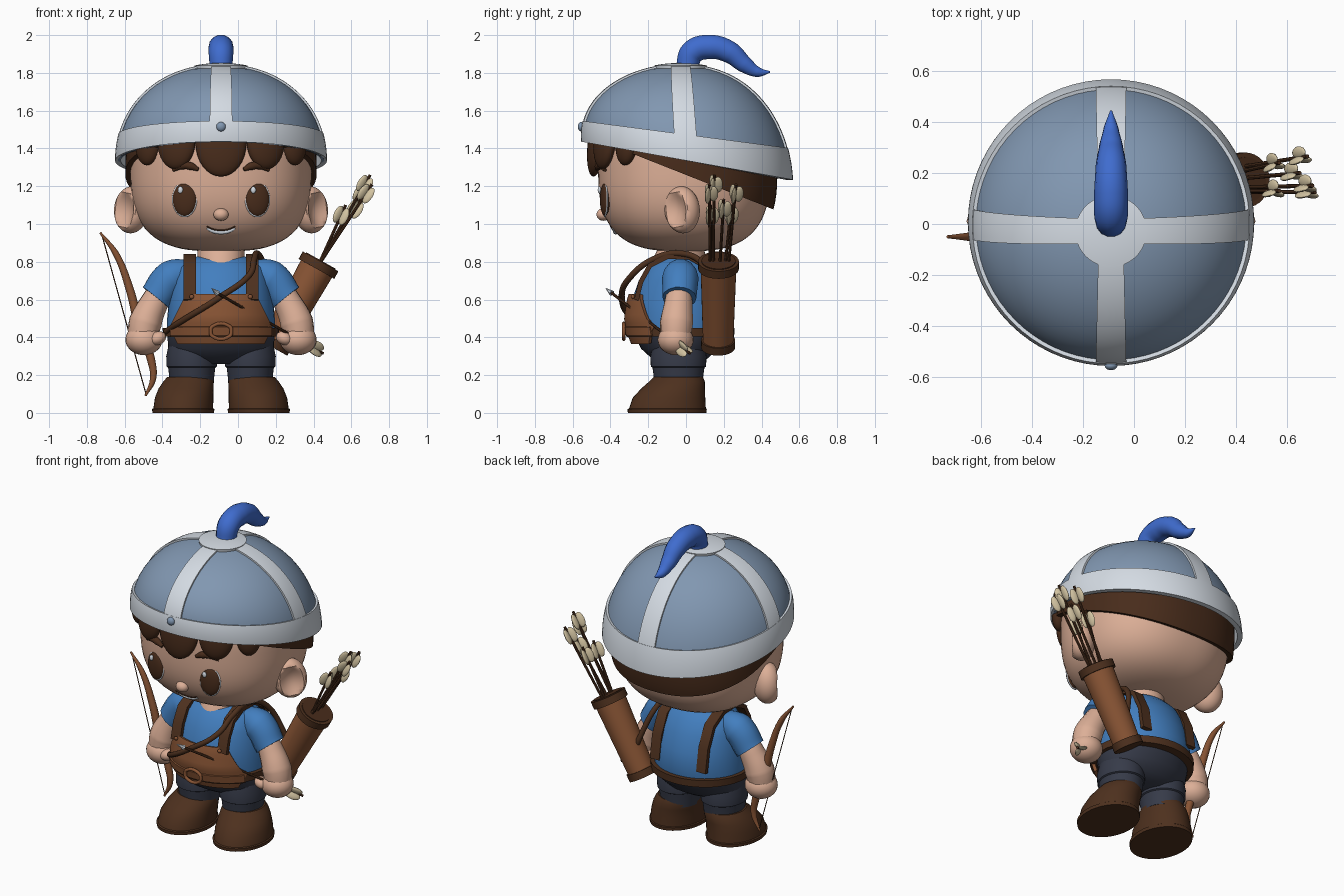
import bpy, bmesh, math
from mathutils import Matrix, Vector, Euler

cube = bpy.data.objects.get("Cube")
if cube:
    bpy.data.objects.remove(cube)

X0 = -0.09                              # the figure's own centre line
HEAD = Vector((X0, -0.01, 1.3))
SIZE = (0.48, 0.455, 0.445)
E, N = 2.3, 2.9                         # head roundness, plan and profile


def material(name, rgb):
    m = bpy.data.materials.new(name)
    m.use_nodes = True
    m.diffuse_color = (*rgb, 1)
    m.node_tree.nodes["Principled BSDF"].inputs["Base Color"].default_value = (*rgb, 1)
    return m


skin = material("skin", (0.72, 0.43, 0.31))
hair = material("hair_brown", (0.065, 0.025, 0.011))
dark = material("dark_leather", (0.075, 0.03, 0.013))
leather = material("leather", (0.25, 0.09, 0.035))
blue = material("shirt_blue", (0.055, 0.21, 0.52))
steel = material("steel_blue", (0.22, 0.31, 0.44))
silver = material("silver", (0.66, 0.71, 0.77))
plume = material("plume_blue", (0.05, 0.15, 0.62))
navy = material("trouser_navy", (0.037, 0.043, 0.066))
cream = material("feather_cream", (0.65, 0.55, 0.36))


def finish(ob, mat):
    ob.data.materials.clear()
    ob.data.materials.append(mat)
    bpy.ops.object.select_all(action='DESELECT')
    ob.select_set(True)
    bpy.context.view_layer.objects.active = ob
    bpy.ops.object.shade_smooth_by_angle(angle=math.radians(40))
    return ob


def build(name, bm, mat, thick=0):
    bmesh.ops.remove_doubles(bm, verts=bm.verts, dist=0.0002)
    bmesh.ops.recalc_face_normals(bm, faces=bm.faces)
    if thick:
        bmesh.ops.solidify(bm, geom=bm.faces[:], thickness=thick)
        bmesh.ops.recalc_face_normals(bm, faces=bm.faces)
    me = bpy.data.meshes.new(name)
    bm.to_mesh(me)
    bm.free()
    ob = bpy.data.objects.new(name, me)
    bpy.context.collection.objects.link(ob)
    return finish(ob, mat)


def grid(name, rows, mat, thick=0, loop=False, caps=False):
    bm = bmesh.new()
    vs = [[bm.verts.new(p) for p in row] for row in rows]
    for a, b in zip(vs, vs[1:]):
        for i in range(len(a) if loop else len(a) - 1):
            j = (i + 1) % len(a)
            bm.faces.new((a[i], a[j], b[j], b[i]))
    if caps:
        bm.faces.new(vs[0])
        bm.faces.new(vs[-1])
    return build(name, bm, mat, thick)


def loft(name, rings, mat, seg=40):
    """Stack of ellipses: x, y, z, x radius, y radius."""
    turn = [2 * math.pi * i / seg for i in range(seg)]
    rows = [[(x + rx * math.cos(t), y + ry * math.sin(t), z) for t in turn]
            for x, y, z, rx, ry in rings]
    return grid(name, rows, mat, loop=True, caps=True)


def ball(name, loc, size, mat, rot=(0, 0, 0), shape=None, seg=24):
    bm = bmesh.new()
    bmesh.ops.create_uvsphere(bm, u_segments=seg, v_segments=seg * 2 // 3, radius=1)
    for v in bm.verts:
        if shape:
            shape(v.co)
    bm.transform(Matrix.LocRotScale(Vector(loc), Euler(rot), Vector(size)))
    return build(name, bm, mat)


def rod(name, a, b, r1, r2, mat, seg=24):
    a, b = Vector(a), Vector(b)
    turn = (b - a).to_track_quat('Z', 'Y').to_matrix().to_4x4()
    bm = bmesh.new()
    bmesh.ops.create_cone(bm, cap_ends=True, segments=seg, radius1=r1, radius2=r2,
                          depth=(b - a).length,
                          matrix=Matrix.Translation((a + b) / 2) @ turn)
    return build(name, bm, mat)


def tube(name, pts, radii, mat, closed=False):
    cu = bpy.data.curves.new(name, 'CURVE')
    cu.dimensions = '3D'
    cu.bevel_depth, cu.bevel_resolution, cu.use_fill_caps = 1, 5, True
    sp = cu.splines.new('BEZIER')
    sp.bezier_points.add(len(pts) - 1)
    sp.use_cyclic_u = closed
    for i, (bp, p) in enumerate(zip(sp.bezier_points, pts)):
        bp.co = p
        bp.handle_left_type = bp.handle_right_type = 'AUTO'
        bp.radius = radii[i] if isinstance(radii, list) else radii
    ob = bpy.data.objects.new(name, cu)
    bpy.context.collection.objects.link(ob)
    bpy.ops.object.select_all(action='DESELECT')
    ob.select_set(True)
    bpy.context.view_layer.objects.active = ob
    bpy.ops.object.convert(target='MESH')
    return finish(bpy.context.object, mat)


# Head: rounded block, lower on top so it stays under the helmet
def head_shape(co):
    a, b, c = SIZE
    c = 0.34 if co.z > 0 else c
    flat = abs(co.x / a) ** E + abs(co.y / b) ** E
    co /= (flat ** (N / E) + abs(co.z / c) ** N) ** (1 / N)


def on_face(x, z, out=0.0):
    a, b, c = SIZE
    dz = z - HEAD.z
    k = (1 - abs(dz / (0.34 if dz > 0 else c)) ** N) ** (E / N) - abs(x / a) ** E
    return (X0 + x, HEAD.y - b * max(k, 0) ** (1 / E) - out, z)


ball("head", HEAD, (1, 1, 1), skin, shape=head_shape, seg=64)
ball("nose", on_face(0, 1.05, 0.005), (0.04, 0.035, 0.033), skin)
smile = [(-0.075, 0.977), (-0.04, 0.962), (0, 0.957), (0.04, 0.962), (0.075, 0.977)]
tube("mouth", [on_face(x, z, -0.003) for x, z in smile], [0.006, 0.011, 0.012, 0.011, 0.006], silver)
tube("lip_line", [on_face(x, z + 0.01, 0.001) for x, z in smile], 0.004, hair)


def ear_dent(co):
    r = math.hypot(co.y, co.z)
    if co.x > 0:
        co.x -= 0.75 * max(0, 1 - (r / 0.78) ** 2)


for s, side in ((-1, "right"), (1, "left")):
    spin = (0, 0, s * 0.2)
    eye = on_face(s * 0.193, 1.13)
    ball(side + "_eye_white", eye, (0.068, 0.011, 0.094), silver, spin)
    ball(side + "_eye", eye, (0.064, 0.024, 0.088), hair, spin)
    ball(side + "_eye_glint", on_face(s * 0.193 - 0.022, 1.18, 0.016), (0.014, 0.009, 0.018), silver)
    brow = [(0.12, 1.288), (0.16, 1.306), (0.2, 1.31), (0.255, 1.285)]
    tube(side + "_brow", [on_face(s * x, z, 0.014) for x, z in brow],
         [0.01, 0.021, 0.021, 0.009], hair)
    ball(side + "_ear", (X0 + s * 0.475, -0.02, 1.075), (s * 0.085, 0.1, 0.125), skin,
         (0.15, 0, -s * 0.75), ear_dent, 32)

# Hair: shell trimmed on a slope, with a scalloped fringe
bm = bmesh.new()
bmesh.ops.create_uvsphere(bm, u_segments=64, v_segments=42, radius=1)
for v in bm.verts:
    head_shape(v.co)
bm.transform(Matrix.LocRotScale(HEAD, None, Vector((1.055, 1.085, 1.05))))
bmesh.ops.bisect_plane(bm, geom=bm.verts[:] + bm.edges[:] + bm.faces[:],
                       plane_co=(0, 0, 1.26), plane_no=(0, 0.395, 1), clear_inner=True)
bmesh.ops.holes_fill(bm, edges=[e for e in bm.edges if e.is_boundary], sides=0)
build("hair", bm, hair)
for x, w, low in ((0, 0.135, 1.29), (-0.235, 0.105, 1.33), (0.235, 0.105, 1.33),
                  (-0.385, 0.075, 1.35), (0.385, 0.075, 1.35)):
    ball("fringe_lock", on_face(x, 1.43, 0.015), (w, 0.05, 1.47 - low), hair, (-0.12, 0, x * 1.6))


# Helmet: tilted dome, rim, crossed bands, crown plate and stud
def dome(x, y, k):
    s = max(0, 1 - (math.hypot(x, y) / (0.55 * k)) ** 2.1) ** (1 / 2.1)
    z = (1.335 - 0.18 * y) * (1 - s) + (1.84 + (k - 1) / 2) * s
    return (X0 + x, y - 0.035 * s + 0.006, z)


def dome_zone(name, k, lo, hi, mat, thick, seg=72, steps=16):
    rows = []
    for i in range(steps + 1):
        r = 0.55 * k * math.cos(lo + (hi - lo) * i / steps)
        rows.append([dome(r * math.cos(2 * math.pi * j / seg),
                          r * math.sin(2 * math.pi * j / seg), k) for j in range(seg)])
    grid(name, rows, mat, thick, loop=True)


dome_zone("helmet_dome", 0.995, 0, 1.568, steel, 0.012)
dome_zone("helmet_rim", 1.02, 0, 0.25, silver, 0.03)
dome_zone("helmet_crown", 1.025, 1.32, 1.568, silver, 0.02)
for name, swap in (("helmet_band_long", False), ("helmet_band_cross", True)):
    rows = []
    for i in range(49):
        t = math.cos(math.pi * i / 48)
        w = 0.048 + 0.012 * abs(t)
        row = [(w * j / 3, 0.545 * t) for j in range(-3, 4)]
        rows.append([dome(q, p, 1.015) if swap else dome(p, q, 1.015) for p, q in row])
    grid(name, rows, silver, 0.02)
ball("helmet_stud", (X0, -0.555, 1.515), (0.025, 0.018, 0.025), steel)
path = [(0.005, 1.83), (0.035, 1.91), (0.13, 1.937), (0.23, 1.91),
        (0.31, 1.845), (0.38, 1.805), (0.445, 1.805)]
tube("plume", [(X0, y, z) for y, z in path],
     [0.06, 0.066, 0.066, 0.06, 0.046, 0.028, 0.004], plume)

# Torso and neck
TORSO = [(0.36, 0.27, 0.23), (0.42, 0.285, 0.255), (0.5, 0.285, 0.27), (0.6, 0.275, 0.255),
         (0.7, 0.255, 0.22), (0.77, 0.23, 0.18), (0.81, 0.18, 0.14), (0.83, 0.12, 0.11)]
loft("shirt", [(X0, -0.03, z, rx, ry) for z, rx, ry in TORSO[1:]], blue)
loft("neck", [(X0, y, z, 0.125, ry) for y, z, ry in ((-0.04, 0.78, 0.15), (-0.035, 0.82, 0.14), (-0.02, 0.9, 0.11))], skin)


def chest(x, z, out):
    for (z0, a0, b0), (z1, a1, b1) in zip(TORSO, TORSO[1:]):
        if z0 <= z <= z1:
            f = (z - z0) / (z1 - z0)
            a, b = a0 + f * (a1 - a0) + out, b0 + f * (b1 - b0) + out
            return (X0 + x, -0.03 - b * math.sqrt(max(0, 1 - (x / a) ** 2)), z)


# Apron, belt, buckle and straps
rows = []
for i in range(13):
    z = 0.365 + 0.265 * i / 12
    half = 0.23 + 0.045 * (z - 0.365) / 0.085 if z < 0.45 else 0.275 - 0.09 * (z - 0.45) / 0.18
    rows.append([chest(half * j / 12, z, 0.028) for j in range(-12, 13)])
grid("apron", rows, leather, 0.02)
loft("belt", [(X0, -0.03, z, rx, rx - 0.022) for z, rx in
              ((0.405, 0.28), (0.405, 0.307), (0.45, 0.309), (0.45, 0.28))], dark)
for name, z0, z1, mat, out in (("apron_belt", 0.412, 0.455, leather, 0.037),
                               ("apron_belt_seam", 0.402, 0.412, dark, 0.037)):
    grid(name, [[chest(0.27 * j / 12, z, out) for j in range(-12, 13)] for z in (z0, z1)], mat, 0.015)
tube("buckle", [(X0 + x, -0.33, 0.432 + z) for x, z in
                ((-0.055, 0), (-0.045, 0.026), (0.045, 0.026), (0.055, 0), (0.045, -0.026), (-0.045, -0.026))],
     0.01, leather, closed=True)
strap = [(-0.275, 0.6), (-0.25, 0.7), (-0.2, 0.79), (-0.1, 0.84), (0.02, 0.837),
         (0.13, 0.775), (0.19, 0.65), (0.215, 0.5)]
for s, side in ((-1, "right"), (1, "left")):
    grid(side + "_strap", [[(X0 + s * 0.165 + w, y, z) for w in (-0.033, 0.033)] for y, z in strap], dark, 0.025)
    ball(side + "_rivet", chest(s * 0.155, 0.615, 0.04), (0.012, 0.01, 0.012), leather)
tube("quiver_strap", [(-0.38, -0.12, 0.43), (-0.3, -0.26, 0.485), (-0.1, -0.34, 0.61), (0.06, -0.285, 0.73),
                      (0.085, -0.18, 0.81), (0.1, -0.04, 0.845), (0.13, 0.08, 0.8), (0.2, 0.18, 0.6),
                      (0.24, 0.19, 0.48)], 0.016, dark)

# Arms, legs and boots
loft("hips", [(X0, -0.033, z, rx, ry) for z, rx, ry in
              ((0.26, 0.12, 0.1), (0.29, 0.24, 0.15), (0.34, 0.28, 0.205), (0.425, 0.284, 0.245))], navy)
for s, side in ((-1, "right"), (1, "left")):
    def at(x, y, z):
        return (X0 + s * x, y, z)
    tube(side + "_sleeve", [at(0.17, -0.03, 0.74), at(0.26, -0.03, 0.715), at(0.345, -0.035, 0.61)],
         [0.075, 0.097, 0.09], blue)
    tube(side + "_arm", [at(0.3, -0.035, 0.68), at(0.35, -0.04, 0.59), at(0.4, -0.05, 0.48), at(0.415, -0.055, 0.39)],
         [0.06, 0.074, 0.088, 0.08], skin)
    ball(side + "_hand", at(0.408, -0.055, 0.388), (0.098, 0.095, 0.082), skin)
    ball(side + "_thumb", at(0.335, -0.11, 0.395), (0.045, 0.04, 0.035), skin, (0, s * 0.4, 0))
    loft(side + "_leg", [(X0 + s * 0.155, -0.04, z, r, r * 1.1) for z, r in
                         ((0.15, 0.115), (0.2, 0.12), (0.24, 0.125), (0.245, 0.133), (0.3, 0.135), (0.37, 0.12))], navy)
    loft(side + "_boot", [(X0 + s * x, y, z, rx, ry) for x, y, z, rx, ry in
                          ((0.2, -0.1, 0, 0.163, 0.208), (0.2, -0.1, 0.02, 0.165, 0.21),
                           (0.2, -0.098, 0.024, 0.158, 0.203), (0.195, -0.09, 0.08, 0.155, 0.192),
                           (0.185, -0.068, 0.13, 0.145, 0.168), (0.172, -0.048, 0.165, 0.134, 0.148),
                           (0.165, -0.04, 0.19, 0.12, 0.13))], dark)


# Arrows, quiver and bow
def arrow(name, a, b):
    a, b = Vector(a), Vector(b)
    d = (b - a).normalized()
    rod(name, a, b, 0.008, 0.008, dark, 8)
    turn = d.to_track_quat('Z', 'Y')
    for i in range(3):
        rot = turn @ Euler((0, 0, i * 2.094)).to_quaternion()
        ball(name + "_feather", b - d * 0.06 + rot @ Vector((0.02, 0, 0)),
             (0.025, 0.011, 0.048), cream, rot.to_euler(), seg=12)


foot, mouth = Vector((0.19, 0.17, 0.36)), Vector((0.425, 0.172, 0.78))
axis = (mouth - foot).normalized()
rod("quiver", foot, mouth, 0.08, 0.095, leather, 32)
rod("quiver_rim", mouth - axis * 0.02, mouth + axis * 0.025, 0.108, 0.108, dark, 32)
rod("quiver_base", foot - axis * 0.015, foot + axis * 0.03, 0.09, 0.09, dark, 32)
rod("quiver_opening", mouth + axis * 0.025, mouth + axis * 0.03, 0.09, 0.09, hair, 32)
for tip in ((0.68, 0.265, 1.21), (0.57, 0.24, 1.1), (0.7, 0.15, 1.26),
            (0.57, 0.13, 1.1), (0.71, 0.125, 1.21), (0.65, 0.2, 1.13)):
    start = mouth + Vector((0, (tip[1] - 0.19) * 0.7, 0))
    arrow("quiver_arrow", start, tip)
arrow("held_arrow", (-0.12, -0.4, 0.64), (0.45, 0.02, 0.315))
rod("arrow_head", (-0.11, -0.393, 0.634), (-0.14, -0.425, 0.66), 0.016, 0.001, silver, 8)
bow = [(-0.73, 0.955), (-0.645, 0.84), (-0.575, 0.66), (-0.52, 0.45), (-0.46, 0.28), (-0.45, 0.18), (-0.49, 0.09)]
tube("bow", [(x, -0.05, z) for x, z in bow], [0.006, 0.017, 0.022, 0.026, 0.022, 0.017, 0.006], leather)
rod("bow_string", (-0.72, -0.05, 0.94), (-0.487, -0.05, 0.1), 0.003, 0.003, dark, 6)
